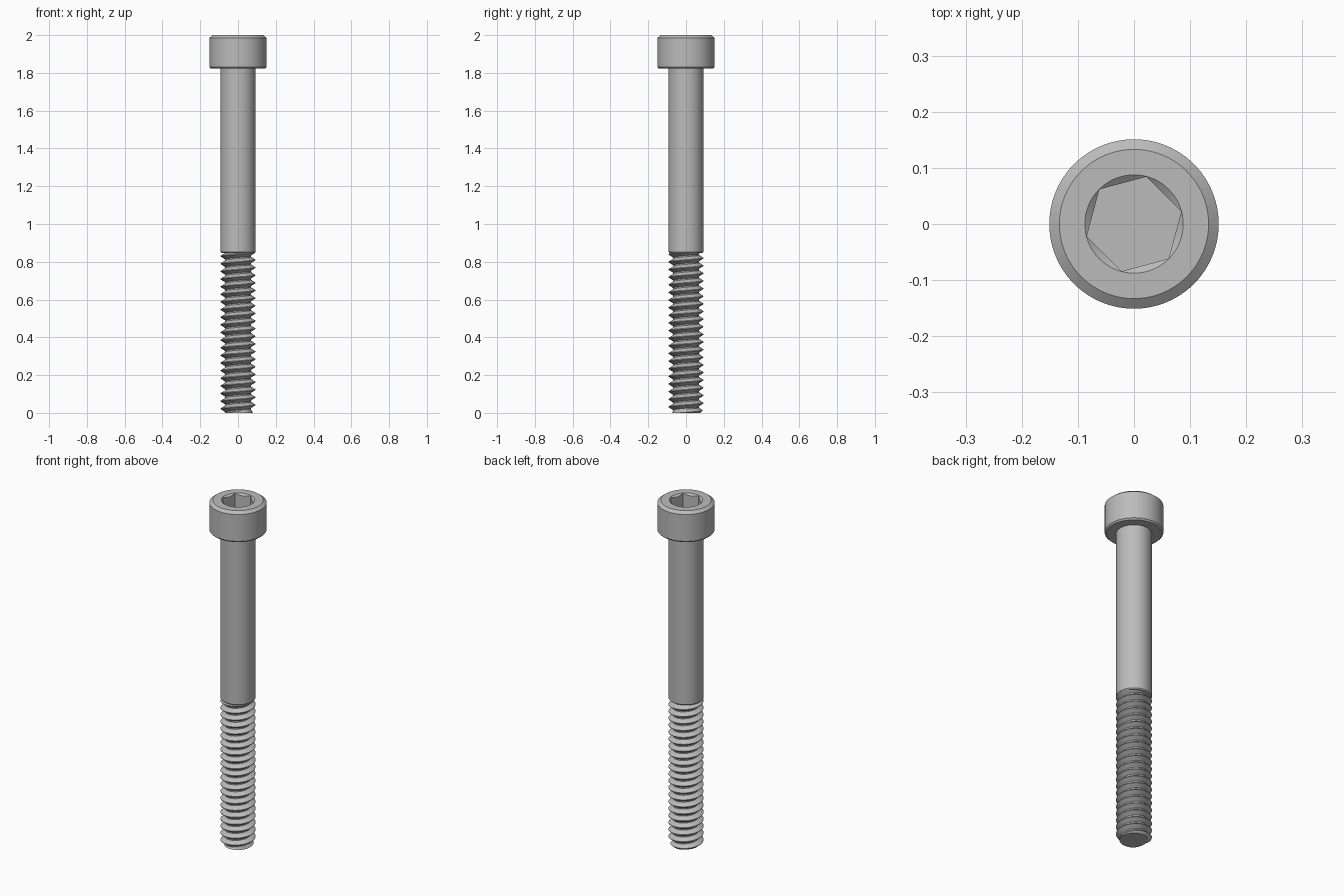
import bpy, bmesh, math

if "Cube" in bpy.data.objects:
    bpy.data.objects.remove(bpy.data.objects["Cube"])

SIDES = 96
HEAD_R, HEAD_Z, TOP = 0.151, 1.822, 2.0
SHANK_R, THREAD_TOP = 0.092, 0.847
PITCH, DEPTH = 0.0404, 0.024
HEX_R, HEX_TURN, SOCKET_FLOOR = 0.0873, math.radians(15), 1.905

steel = bpy.data.materials.new("steel grey")
steel.use_nodes = True
steel.diffuse_color = (0.5, 0.5, 0.5, 1)
steel.node_tree.nodes["Principled BSDF"].inputs["Base Color"].default_value = (0.5, 0.5, 0.5, 1)


def finish(bm, name):
    """Weld, orient and smooth a bmesh, then add it as an object."""
    bmesh.ops.remove_doubles(bm, verts=bm.verts, dist=0.00002)
    bmesh.ops.recalc_face_normals(bm, faces=bm.faces)
    mesh = bpy.data.meshes.new(name)
    bm.to_mesh(mesh)
    bm.free()
    mesh.materials.append(steel)
    obj = bpy.data.objects.new(name, mesh)
    bpy.context.collection.objects.link(obj)
    bpy.ops.object.select_all(action="DESELECT")
    obj.select_set(True)
    bpy.context.view_layer.objects.active = obj
    bpy.ops.object.shade_smooth_by_angle(angle=math.radians(28))
    return obj


def polar(r, a, z):
    return (r * math.cos(a), r * math.sin(a), z)


def lathe(name, rings):
    """Join rings, each a function of angle giving (radius, z); cap both ends."""
    bm = bmesh.new()
    angles = [math.tau * i / SIDES for i in range(SIDES)]
    loops = []
    for ring in rings:
        loops.append([bm.verts.new(polar(ring(a)[0], a, ring(a)[1])) for a in angles])
    for low, high in zip(loops, loops[1:]):
        for i in range(SIDES):
            j = (i + 1) % SIDES
            bm.faces.new((low[i], low[j], high[j], high[i]))
    bm.faces.new(loops[0])
    bm.faces.new(loops[-1])
    return finish(bm, name)


def circle(r, z):
    return lambda a: (r, z)


def hex_radius(a):
    sector = (a - HEX_TURN) % (math.pi / 3) - math.pi / 6
    return HEX_R * math.cos(math.pi / 6) / math.cos(sector)


# Head with chamfered rims and a countersunk hex socket
lathe("socket_head", [
    circle(SHANK_R - 0.01, HEAD_Z),
    circle(HEAD_R - 0.008, HEAD_Z),
    circle(HEAD_R, HEAD_Z + 0.008),
    circle(HEAD_R, TOP - 0.014),
    circle(HEAD_R - 0.018, TOP),
    circle(HEX_R + 0.0003, TOP),
    lambda a: (hex_radius(a), TOP - 0.0003 - 0.8 * (HEX_R - hex_radius(a))),
    lambda a: (hex_radius(a), SOCKET_FLOOR),
])

# Plain shank, slightly chamfered where the thread begins
lathe("shank", [
    circle(SHANK_R - DEPTH, THREAD_TOP),
    circle(SHANK_R - 0.006, THREAD_TOP),
    circle(SHANK_R, THREAD_TOP + 0.006),
    circle(SHANK_R, HEAD_Z + 0.002),
])

# Helical thread: V profile as (fraction of pitch, fraction of depth)
PROFILE = [(0.0, 1.0), (0.08, 1.0), (0.46, 0.0), (0.62, 0.0), (1.0, 1.0)]


def thread_radius(phase):
    phase %= 1.0
    for (p0, d0), (p1, d1) in zip(PROFILE, PROFILE[1:]):
        if phase <= p1:
            depth = d0 + (d1 - d0) * (phase - p0) / (p1 - p0)
            return SHANK_R - DEPTH * (1 - depth)


bm = bmesh.new()
turns = int(THREAD_TOP / PITCH) + 2
columns = []
for i in range(SIDES + 1):
    a = math.tau * i / SIDES
    column = []
    for turn in range(-2, turns):
        for part, _ in PROFILE[:-1]:
            raw = (turn + part + i / SIDES) * PITCH
            z = min(max(raw, 0.0), THREAD_TOP + 0.002)
            r = thread_radius(part + (z - raw) / PITCH)
            column.append(bm.verts.new(polar(min(r, 0.075 + z), a, z)))
    columns.append(column)
for left, right in zip(columns, columns[1:]):
    for k in range(len(left) - 1):
        bm.faces.new((left[k], right[k], right[k + 1], left[k + 1]))
# Flat tip closing the lower end
bm.faces.new([column[0] for column in columns[:-1]])
finish(bm, "thread")
